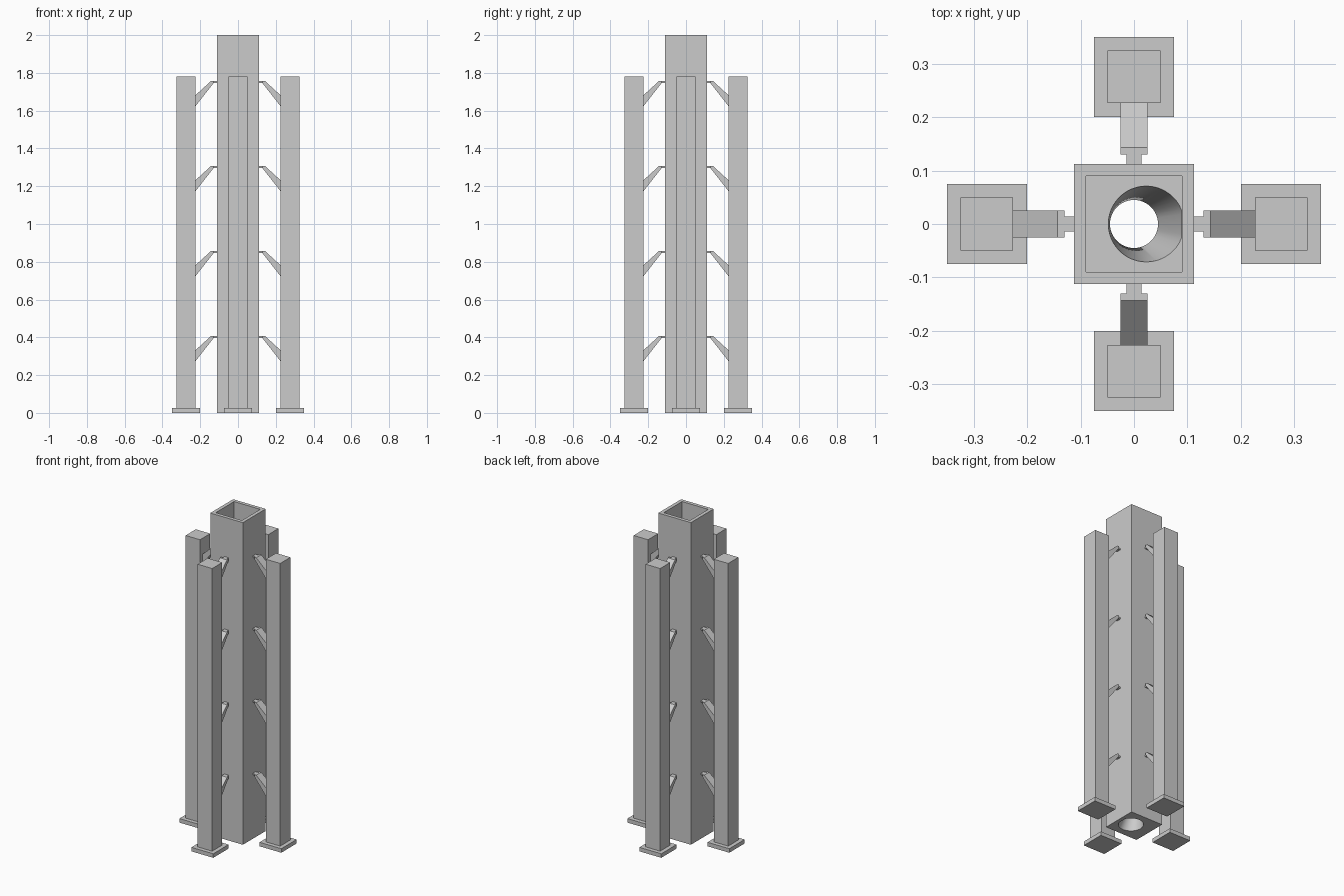
import bpy, bmesh, math
from mathutils import Matrix

cube = bpy.data.objects.get("Cube")
if cube:
    bpy.data.objects.remove(cube, do_unlink=True)

GREY = (0.6, 0.6, 0.6, 1)
grey = bpy.data.materials.new("plain grey")
grey.use_nodes = True
grey.diffuse_color = GREY
grey.node_tree.nodes["Principled BSDF"].inputs["Base Color"].default_value = GREY


def finish(name, bm):
    bmesh.ops.recalc_face_normals(bm, faces=bm.faces)
    mesh = bpy.data.meshes.new(name)
    bm.to_mesh(mesh)
    bm.free()
    mesh.materials.append(grey)
    obj = bpy.data.objects.new(name, mesh)
    bpy.context.collection.objects.link(obj)
    return obj


def extrude_profile(name, profile, half_width, turn):
    """Side profile in x-z, given a width in y and turned about z."""
    bm = bmesh.new()
    sides = [[bm.verts.new((x, y, z)) for x, z in profile]
             for y in (-half_width, half_width)]
    n = len(profile)
    for side in sides:
        bm.faces.new(side)
    for i in range(n):
        j = (i + 1) % n
        bm.faces.new((sides[0][i], sides[0][j], sides[1][j], sides[1][i]))
    bmesh.ops.transform(bm, matrix=Matrix.Rotation(turn, 4, 'Z'), verts=bm.verts)
    return finish(name, bm)


def block(name, x0, x1, z0, z1, half_width, turn):
    return extrude_profile(name, [(x0, z0), (x1, z0), (x1, z1), (x0, z1)],
                           half_width, turn)


# Central square tube, with a flared bore through its floor
SIDES = 48
OUTER, INNER = 0.112, 0.09


def square(half, z):
    points = []
    for i in range(SIDES):
        a = math.tau * i / SIDES
        c, s = math.cos(a), math.sin(a)
        k = half / max(abs(c), abs(s))
        points.append((c * k, s * k, z))
    return points


def circle(radius, offset, z):
    return [(min(offset + radius * math.cos(math.tau * i / SIDES), INNER - 0.001),
             radius * math.sin(math.tau * i / SIDES), z) for i in range(SIDES)]


rings = [square(OUTER, 0), square(OUTER, 2), square(INNER, 2), square(INNER, 0.25),
         circle(0.071, 0.023, 0.25), circle(0.045, 0, 0.1), circle(0.071, 0.023, 0)]
bm = bmesh.new()
loops = [[bm.verts.new(p) for p in ring] for ring in rings]
for k, low in enumerate(loops):
    high = loops[(k + 1) % len(loops)]
    for i in range(SIDES):
        j = (i + 1) % SIDES
        bm.faces.new((low[i], low[j], high[j], high[i]))
tower = finish("central_tube", bm)
bpy.context.view_layer.objects.active = tower
tower.select_set(True)
bpy.ops.object.shade_smooth_by_angle(angle=math.radians(30))

# Four posts on foot plates, each with four tapered braces to the tube
for k, side in enumerate(("left", "back", "right", "front")):
    turn = k * math.pi / 2
    block(f"{side}_foot_plate", 0.2, 0.35, 0, 0.025, 0.075, turn)
    block(f"{side}_post", 0.226, 0.325, 0.025, 1.78, 0.05, turn)
    for level in range(4):
        top = 0.407 + 0.45 * level
        brace = [(0.228, top - 0.137), (0.228, top - 0.078), (0.143, top),
                 (0.13, top), (0.13, top - 0.012)]
        extrude_profile(f"{side}_brace_{level + 1}", brace, 0.025, turn)
        block(f"{side}_brace_pin_{level + 1}", 0.11, 0.132, top - 0.011, top - 0.001,
              0.014, turn)
